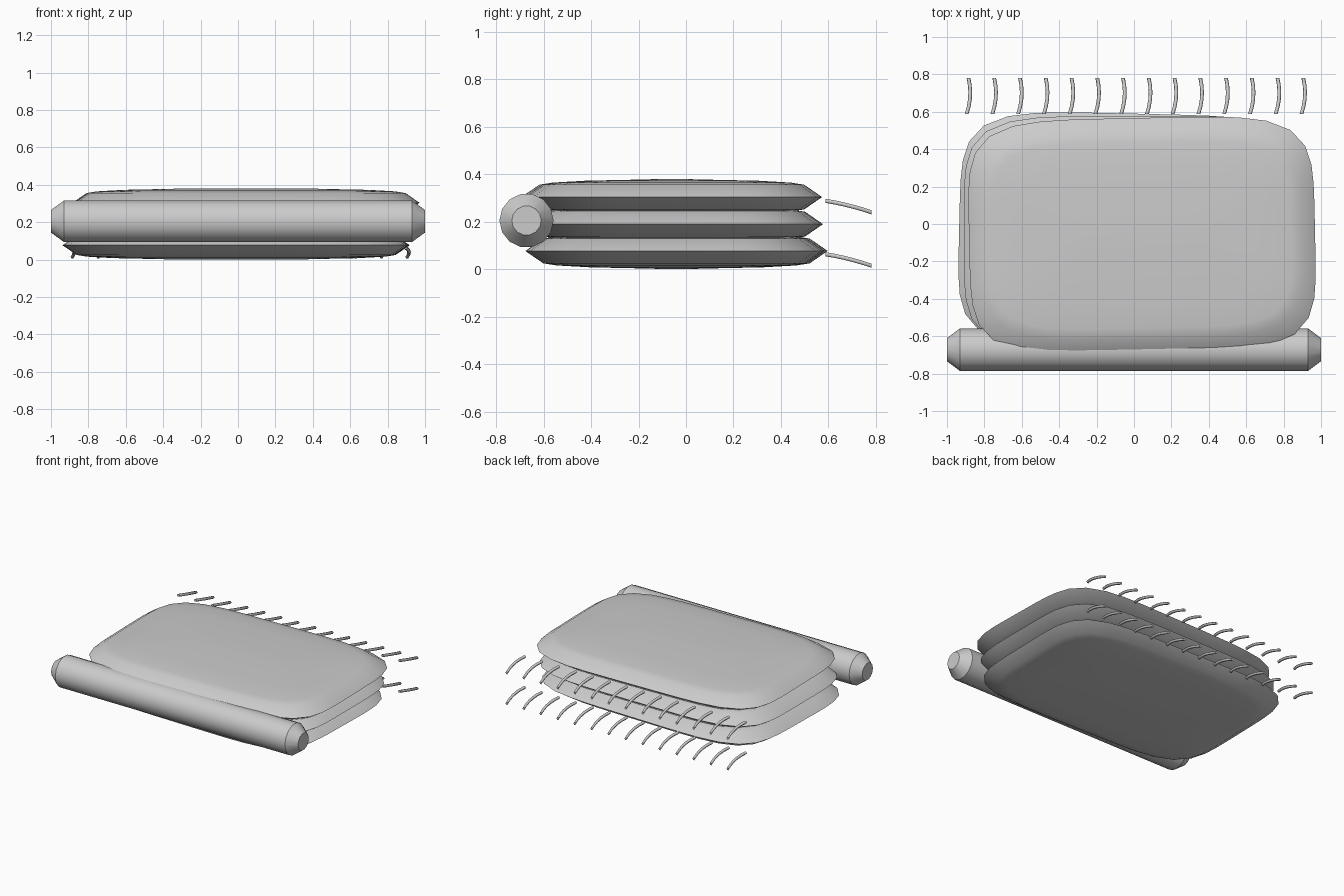
import bpy, bmesh, math
from mathutils import Matrix

if "Cube" in bpy.data.objects:
    bpy.data.objects.remove(bpy.data.objects["Cube"])


def finish(name, bm, angle):
    bmesh.ops.recalc_face_normals(bm, faces=bm.faces)
    me = bpy.data.meshes.new(name)
    bm.to_mesh(me)
    bm.free()
    ob = bpy.data.objects.new(name, me)
    bpy.context.collection.objects.link(ob)
    bpy.ops.object.select_all(action='DESELECT')
    ob.select_set(True)
    bpy.context.view_layer.objects.active = ob
    bpy.ops.object.shade_smooth_by_angle(angle=math.radians(angle))
    return ob


def loft(bm, rings):
    loops = [[bm.verts.new(p) for p in r] for r in rings]
    for a, b in zip(loops, loops[1:]):
        n = len(a)
        for i in range(n):
            bm.faces.new((a[i], a[(i + 1) % n], b[(i + 1) % n], b[i]))
    bm.faces.new(loops[0])
    bm.faces.new(loops[-1])


# Folded layers: rounded rectangles with a sharp rim and a gently domed face
def outline(a, b, z, n=48, power=5):
    pts = []
    for i in range(n):
        t = 2 * math.pi * i / n
        c, s = math.cos(t), math.sin(t)
        r = (abs(c) ** power + abs(s) ** power) ** (-1 / power)
        pts.append((a * r * c, b * r * s, z))
    return pts


def layer(name, x, y, z, a, b, turn):
    half = [(0.3, 0.076), (0.46, 0.073), (0.27, 0.069), (0.13, 0.061), (0.075, 0.052)]
    half[0] = (0.58, 0.076)
    prof = [(d, -h) for d, h in half] + [(0, 0)] + [(d, h) for d, h in reversed(half)]
    bm = bmesh.new()
    loft(bm, [outline(a - d, b - d, h) for d, h in prof])
    bm.transform(Matrix.Translation((x, y, z)) @ Matrix.Rotation(math.radians(turn), 4, 'Z'))
    finish(name, bm, 50)


layer("bottom_fold", -0.01, -0.04, 0.077, 0.925, 0.63, -1.3)
layer("middle_fold", 0.015, -0.05, 0.19, 0.925, 0.627, 0)
layer("top_fold", 0.043, -0.06, 0.304, 0.925, 0.627, 1.2)

# Rolled bolster along the front with tapered ends
bm = bmesh.new()
loft(bm, [[(x, -0.672 + r * math.cos(2 * math.pi * i / 14), 0.205 + r * math.sin(2 * math.pi * i / 14))
           for i in range(14)]
          for x, r in ((-1, 0.062), (-0.93, 0.114), (0.93, 0.114), (1, 0.062))])
finish("front_roll", bm, 35)


# Fringe strands along the back edge, in two rows
def fringe(name, z):
    bm = bmesh.new()
    for k in range(14):
        x0 = -0.895 + k * 0.1377
        rings = []
        for j in range(6):
            t = j / 5
            cx = x0 + 0.01 * t + 0.014 * 4 * t * (1 - t)
            cy = 0.588 + 0.193 * t
            cz = z - 0.03 * t - 0.018 * t * t
            rings.append([(cx + 0.01 * math.cos(math.pi * i / 3), cy,
                           cz + 0.01 * math.sin(math.pi * i / 3)) for i in range(6)])
        loft(bm, rings)
    finish(name, bm, 65)


fringe("upper_fringe", 0.288)
fringe("lower_fringe", 0.063)
